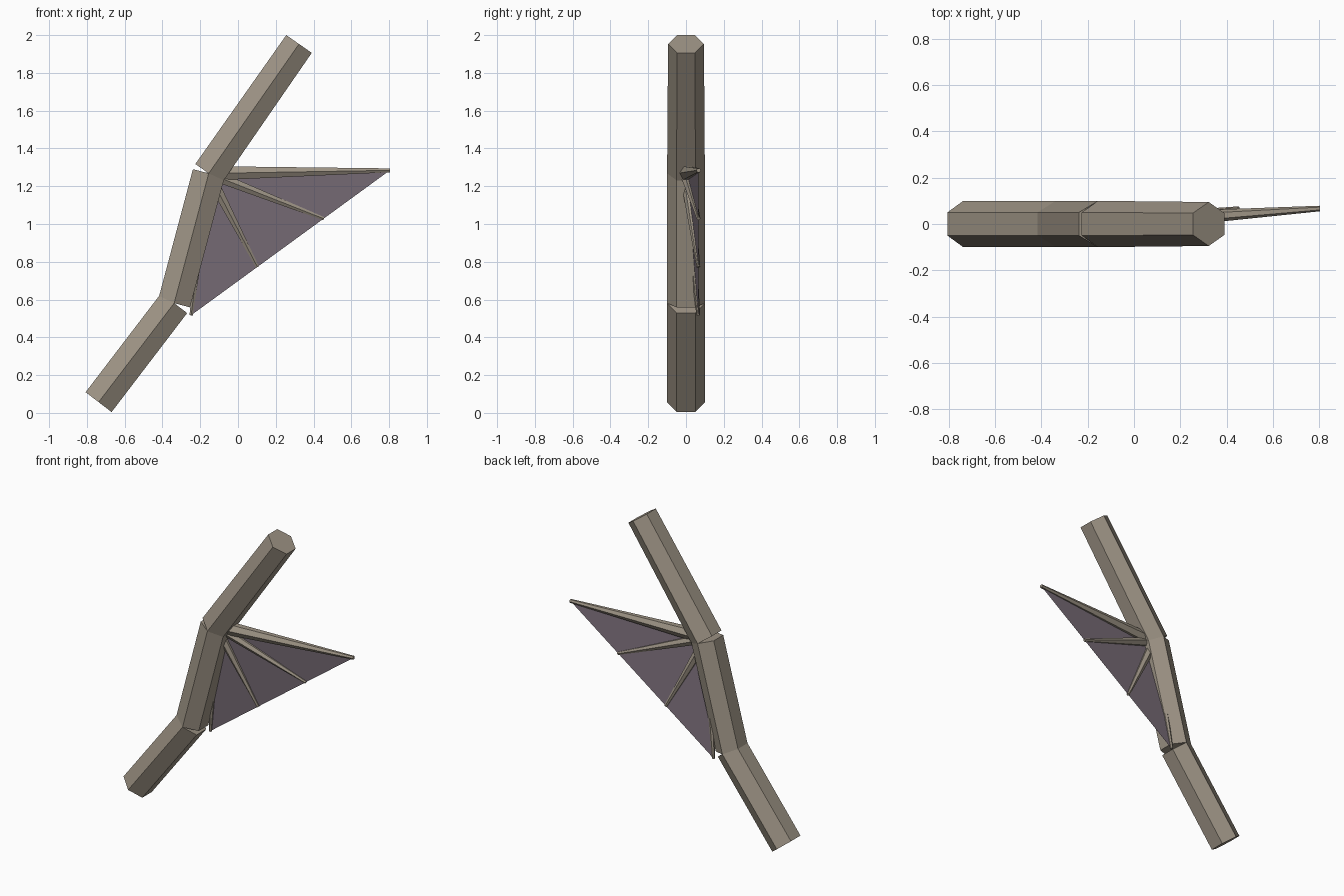
import bpy, bmesh, math
from mathutils import Vector

if "Cube" in bpy.data.objects:
    bpy.data.objects.remove(bpy.data.objects["Cube"])


def material(name, rgb):
    m = bpy.data.materials.new(name)
    m.diffuse_color = (*rgb, 1)
    m.use_nodes = True
    m.node_tree.nodes["Principled BSDF"].inputs["Base Color"].default_value = m.diffuse_color
    return m


BONE = material("weathered tan", (0.34, 0.295, 0.235))
SKIN = material("dusky purple", (0.20, 0.16, 0.195))


def finish(bm, name, mat):
    bmesh.ops.recalc_face_normals(bm, faces=bm.faces)
    me = bpy.data.meshes.new(name)
    bm.to_mesh(me)
    bm.free()
    me.materials.append(mat)
    ob = bpy.data.objects.new(name, me)
    bpy.context.collection.objects.link(ob)


def hex_rod(name, a, b, ra, rb):
    """Tapered six-sided rod from a to b with a corner edge facing -y."""
    a, b = Vector(a), Vector(b)
    d = (b - a).normalized()
    u = Vector((0, 1, 0))
    u = (u - d * u.dot(d)).normalized()
    w = d.cross(u)
    bm = bmesh.new()
    rings = []
    for c, r in ((a, ra), (b, rb)):
        rings.append([bm.verts.new(c + r * (u * math.cos(k * math.pi / 3)
                                            + w * math.sin(k * math.pi / 3)))
                      for k in range(6)])
    for k in range(6):
        n = (k + 1) % 6
        bm.faces.new((rings[0][k], rings[0][n], rings[1][n], rings[1][k]))
    for ring in rings:
        bm.faces.new(ring)
    finish(bm, name, BONE)


# Bent limb: three segments meeting at two joints
FOOT, KNEE = (-0.738, 0, 0.057), (-0.338, 0, 0.581)
WRIST, TOP = (-0.155, 0, 1.268), (0.323, 0, 1.953)
hex_rod("lower_limb", FOOT, KNEE, 0.10, 0.10)
hex_rod("middle_limb", KNEE, WRIST, 0.10, 0.10)
hex_rod("upper_limb", WRIST, TOP, 0.10, 0.095)

# Fingers fan out from the upper joint to evenly spaced tips
first, last = Vector((0.804, 0.067, 1.284)), Vector((-0.248, 0.065, 0.517))
tips = [first.lerp(last, i / 3) for i in range(4)]
for i, tip in enumerate(tips):
    hex_rod(f"finger_{i + 1}", WRIST, tip, 0.044 if i == 0 else 0.034, 0.012 if i == 0 else 0.010)

# Membrane stretched between neighbouring fingers
bm = bmesh.new()
root = bm.verts.new(WRIST)
ends = [bm.verts.new(t) for t in tips]
for p, q in zip(ends, ends[1:]):
    bm.faces.new((root, p, q))
finish(bm, "wing_membrane", SKIN)
